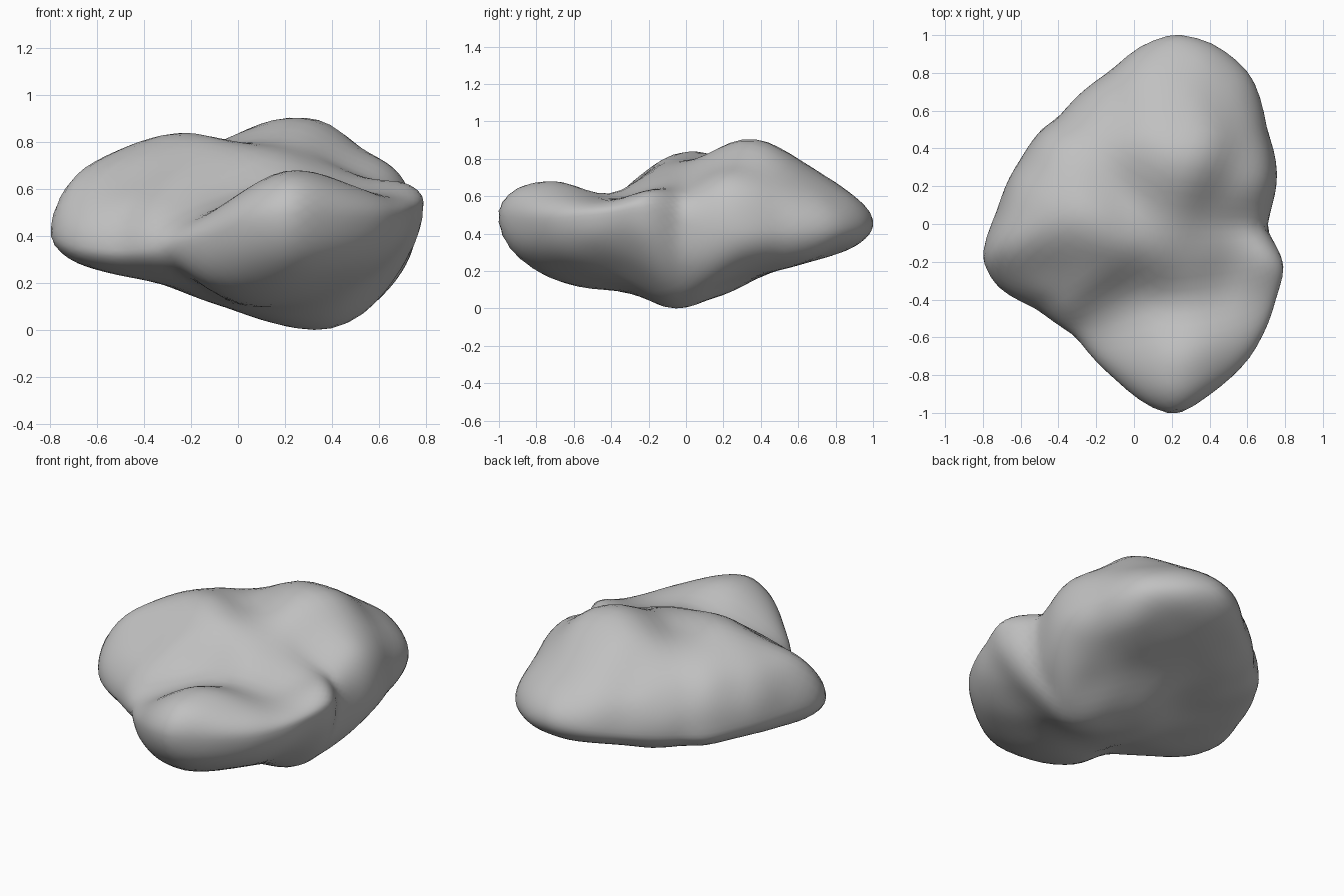
import bpy
import bmesh
import math
from mathutils import Vector, noise

if "Cube" in bpy.data.objects:
    bpy.data.objects.remove(bpy.data.objects["Cube"], do_unlink=True)

CENTRE = Vector((.1, 0))

# Rim: the widest outline in plan, with its height
RIM = [(.21, 1.01, .45), (.4, .97, .44), (.62, .79, .42), (.7, .51, .41), (.76, .28, .42),
       (.73, .1, .43), (.7, -.03, .45), (.77, -.14, .52), (.8, -.22, .55),
       (.75, -.4, .51), (.61, -.71, .48), (.41, -.9, .48), (.22, -1.02, .5),
       (.07, -.96, .47), (-.11, -.81, .4), (-.31, -.59, .35), (-.51, -.45, .33),
       (-.73, -.33, .36), (-.81, -.18, .42), (-.73, .05, .42), (-.61, .33, .4),
       (-.49, .51, .38), (-.4, .56, .38), (-.12, .81, .41), (.03, .94, .44)]

# Peaks, ridges, saddles and slopes of the upper side
TOP = [(.2, .32, .91), (.36, .42, .885), (.08, .4, .875), (.2, .2, .87), (.22, .5, .86),
       (.2, .62, .785), (.2, .78, .69), (.22, .9, .6), (.5, .65, .66), (-.1, .65, .67),
       (.56, .28, .75), (.66, .2, .69), (.57, .04, .65), (.3, .06, .78),
       (.02, .13, .785), (-.08, .28, .79), (-.2, 0, .845), (-.42, .05, .8),
       (-.6, -.06, .725), (-.3, .3, .77), (-.1, -.17, .77), (.03, -.05, .795),
       (.22, -.14, .74), (.4, -.17, .68), (.7, -.18, .63), (.52, -.35, .58),
       (.22, -.45, .6), (-.02, -.38, .57), (.25, -.74, .685), (.42, -.66, .64),
       (.62, -.5, .57), (.07, -.7, .62), (-.12, -.56, .5), (-.3, -.24, .69),
       (-.5, -.28, .6)]

# Keel and sloping flanks of the under side
UNDER = [(.3, -.08, -.005), (.52, -.05, .05), (.63, -.08, .16), (.66, -.3, .28),
         (0, -.1, .075), (-.2, -.1, .145), (-.4, -.1, .21), (-.62, -.15, .255),
         (.2, .18, .06), (.25, .4, .165), (.2, .6, .23), (.2, .8, .285), (-.2, .3, .21),
         (-.42, .3, .25), (.2, -.35, .09), (.42, -.33, .12), (.1, -.6, .115),
         (.25, -.8, .21), (.5, -.55, .22), (.5, .2, .13), (.55, .45, .22),
         (-.3, -.35, .21)]


def rim_at(angle):
    """Radius and height of the rim in a plan direction."""
    for i, (a, ra, za) in enumerate(POLAR):
        b, rb, zb = POLAR[(i + 1) % len(POLAR)]
        span = (b - a) % math.tau
        step = (angle - a) % math.tau
        if step <= span:
            t = step / span
            return ra + (rb - ra) * t, za + (zb - za) * t
    return POLAR[0][1:]


def swell(s):
    """Rounded fall from the plateau to the rim."""
    return math.sqrt(max(0, 1 - s ** 4))


def blend(points, values, p):
    """Smooth weighted mean of the values around a plan position."""
    weights = [math.exp(-(p - q).length_squared / .035) + 1e-9 for q in points]
    return sum(w * v for w, v in zip(weights, values)) / sum(weights)


def make_surface(features):
    """Fit a smooth height field through the features, relative to the rim."""
    points, goals = [], []
    for x, y, z in features:
        p = Vector((x, y))
        offset = p - CENTRE
        radius, rim_z = rim_at(math.atan2(offset.y, offset.x))
        points.append(p)
        goals.append(rim_z + (z - rim_z) / max(.5, swell(offset.length / radius)))
    values = list(goals)
    for _ in range(8):
        fitted = [blend(points, values, p) for p in points]
        values = [v + .8 * (g - f) for v, g, f in zip(values, goals, fitted)]
    return points, values


POLAR = []
for x, y, z in RIM:
    arm = Vector((x, y)) - CENTRE
    POLAR.append((math.atan2(arm.y, arm.x), arm.length, z))
POLAR.sort()

top_surface = make_surface(TOP)
under_surface = make_surface(UNDER)

# Boulder: a sphere reshaped by the rim and the two height fields
bm = bmesh.new()
bmesh.ops.create_icosphere(bm, subdivisions=5, radius=1)
for v in bm.verts:
    d = v.co.normalized()
    s = min(1, math.hypot(d.x, d.y))
    angle = math.atan2(d.y, d.x)
    radius, rim_z = rim_at(angle)
    p = CENTRE + Vector((math.cos(angle), math.sin(angle))) * radius * s
    surface = top_surface if d.z >= 0 else under_surface
    z = rim_z + (blend(*surface, p) - rim_z) * swell(s)
    v.co = (p.x, p.y, z)

# Worn, slightly uneven stone skin
bm.normal_update()
shifts = [(v, v.normal * noise.noise(v.co * 6) * .006) for v in bm.verts]
for v, shift in shifts:
    v.co += shift
for _ in range(2):
    bmesh.ops.smooth_vert(bm, verts=bm.verts, factor=.4,
                          use_axis_x=True, use_axis_y=True, use_axis_z=True)

# Rest the keel on the ground
lowest = min(v.co.z for v in bm.verts)
bmesh.ops.translate(bm, verts=bm.verts, vec=(0, 0, -lowest))

mesh = bpy.data.meshes.new("boulder")
bm.to_mesh(mesh)
bm.free()
boulder = bpy.data.objects.new("boulder", mesh)
bpy.context.collection.objects.link(boulder)

# Plain grey stone
stone = bpy.data.materials.new("grey stone")
stone.use_nodes = True
colour = (.53, .53, .53, 1)
stone.diffuse_color = colour
stone.node_tree.nodes["Principled BSDF"].inputs["Base Color"].default_value = colour
mesh.materials.append(stone)

bpy.context.view_layer.objects.active = boulder
boulder.select_set(True)
bpy.ops.object.shade_smooth_by_angle(angle=math.radians(50))
